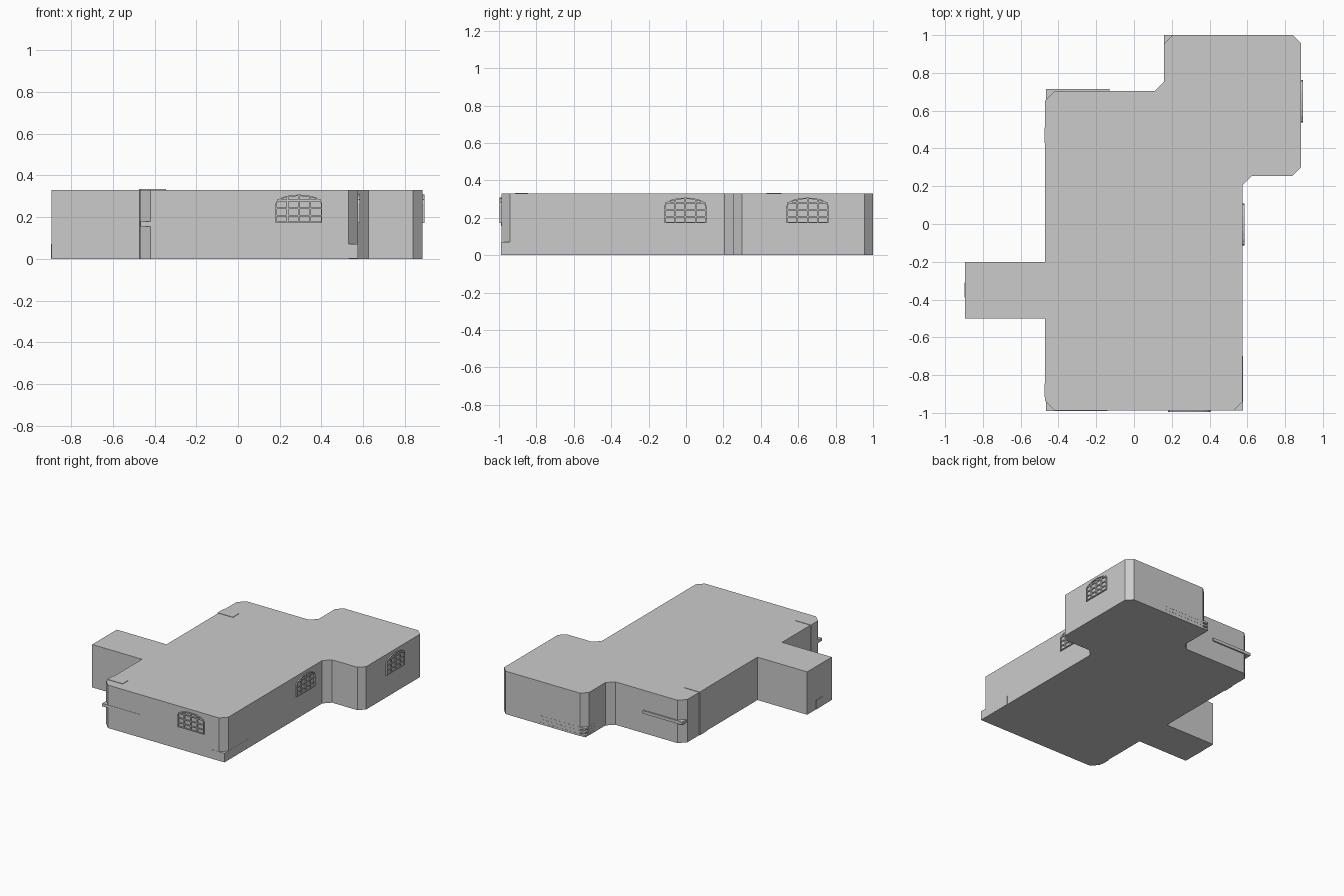
import bpy, bmesh, math
from mathutils import Matrix, Vector

if "Cube" in bpy.data.objects:
    bpy.data.objects.remove(bpy.data.objects["Cube"])

H = 0.333


def make_object(name, bm):
    bmesh.ops.recalc_face_normals(bm, faces=bm.faces)
    me = bpy.data.meshes.new(name)
    bm.to_mesh(me)
    bm.free()
    ob = bpy.data.objects.new(name, me)
    bpy.context.collection.objects.link(ob)
    return ob


def add_box(bm, x0, x1, y0, y1, z0, z1):
    m = Matrix.Translation(((x0 + x1) / 2, (y0 + y1) / 2, (z0 + z1) / 2))
    m = m @ Matrix.Diagonal((x1 - x0, y1 - y0, z1 - z0, 1))
    bmesh.ops.create_cube(bm, size=1, matrix=m)


def box(name, *bounds):
    bm = bmesh.new()
    add_box(bm, *bounds)
    return make_object(name, bm)


# Room shell: chamfered floor plan extruded to wall height
plan = [(-0.42, -0.987), (0.53, -0.987), (0.575, -0.94), (0.575, 0.205),
        (0.625, 0.255), (0.84, 0.255), (0.885, 0.30), (0.885, 0.955),
        (0.84, 1.0), (0.205, 1.0), (0.16, 0.955), (0.16, 0.755),
        (0.11, 0.705), (-0.42, 0.705), (-0.47, 0.655), (-0.47, -0.2),
        (-0.895, -0.2), (-0.895, -0.5), (-0.47, -0.5), (-0.47, -0.937)]
bm = bmesh.new()
floor = bm.faces.new([bm.verts.new((x, y, 0)) for x, y in plan])
ext = bmesh.ops.extrude_face_region(bm, geom=[floor], use_keep_orig=True)
bmesh.ops.translate(bm, vec=(0, 0, H - 0.002),
                    verts=[v for v in ext["geom"] if isinstance(v, bmesh.types.BMVert)])
make_object("room_shell", bm)


# Arched window: local x across the wall, -y outward
def window(name, pos, angle):
    w, z0, spring, top, out = 0.112, 0.172, 0.265, 0.308, 0.009
    n = 8

    def arch(x, inset):
        return spring + (top - spring) * math.sqrt(max(0, 1 - (x / w) ** 2)) - inset

    def outline(inset):
        a = w - inset
        pts = [(-a, z0 + inset), (a, z0 + inset)]
        for i in range(n + 1):
            t = math.pi * i / n
            pts.append((a * math.cos(t), spring + (top - spring - inset) * math.sin(t)))
        return pts

    bm = bmesh.new()
    # frame ring
    rings = [[bm.verts.new((x, y, z)) for x, z in outline(ins)]
             for ins, y in ((0, 0.004), (0, -out), (0.007, -out), (0.007, 0.004))]
    k = len(rings[0])
    for a, b in zip(rings, rings[1:] + rings[:1]):
        for i in range(k):
            j = (i + 1) % k
            bm.faces.new((a[i], a[j], b[j], b[i]))
    # grille bars
    for x in (-0.055, 0, 0.055):
        add_box(bm, x - 0.004, x + 0.004, -out, -0.003, z0, arch(x, 0.002))
    for z in (0.207, 0.243, 0.28):
        add_box(bm, -w + 0.006, w - 0.006, -out, -0.003, z - 0.004, z + 0.004)
    ob = make_object(name, bm)
    ob.location = pos
    ob.rotation_euler.z = angle


window("front_window", (0.292, -0.987, 0), 0)
window("side_window_near", (0.575, -0.003, 0), math.pi / 2)
window("side_window_far", (0.885, 0.65, 0), math.pi / 2)

# Long table tops poking through the left corners
box("table_top_back", -0.467, -0.13, 0.60, 0.715, 0.155, 0.178)
box("table_top_front", -0.467, -0.14, -0.989, -0.88, 0.155, 0.178)

# Tall cabinets just breaking the left wall and roof
for name, y0, y1 in (("cabinet_back", 0.43, 0.51), ("cabinet_front", -0.915, -0.845)):
    box(name, -0.475, -0.345, y0, y1, 0.0, H + 0.001)

# Low bench filling the front right corner
box("corner_bench", 0.46, 0.576, -0.988, -0.70, 0.001, 0.07)

# Low slatted shelf in the back wing corner
bm = bmesh.new()
for z in (0.002, 0.028, 0.054):
    add_box(bm, 0.159, 0.55, 0.88, 1.001, z, z + 0.014)
make_object("low_shelf", bm)

# Small door at the end of the corridor
box("corridor_door", -0.898, -0.88, -0.39, -0.31, 0.001, 0.07)
